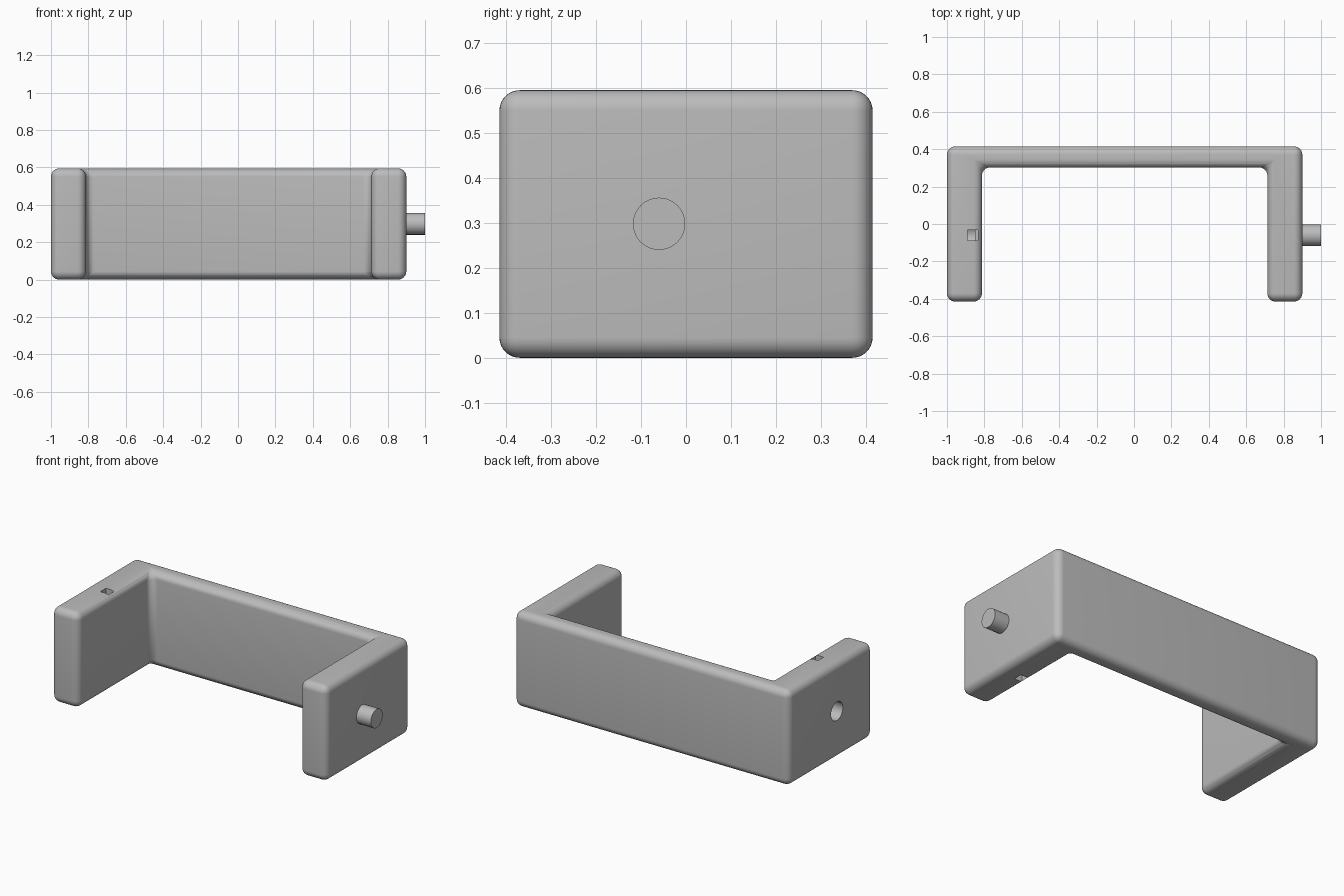
import bpy, bmesh, math

cube = bpy.data.objects.get("Cube")
if cube:
    bpy.data.objects.remove(cube, do_unlink=True)

HEIGHT, MID_Z, PIN_Y = 0.595, 0.298, -0.06
RADIUS, ROUND = 0.058, 0.045

grey = bpy.data.materials.new("light grey")
grey.use_nodes = True
colour = (0.5, 0.5, 0.5, 1)
grey.diffuse_color = colour
grey.node_tree.nodes["Principled BSDF"].inputs["Base Color"].default_value = colour


def finish(obj):
    obj.data.materials.append(grey)
    bpy.ops.object.select_all(action='DESELECT')
    obj.select_set(True)
    bpy.context.view_layer.objects.active = obj
    bpy.ops.object.shade_smooth_by_angle(angle=math.radians(30))


def rod(name, x0, x1, radius):
    bpy.ops.mesh.primitive_cylinder_add(
        vertices=48, radius=radius, depth=x1 - x0,
        location=((x0 + x1) / 2, PIN_Y, MID_Z), rotation=(0, math.pi / 2, 0))
    bpy.context.object.name = name
    return bpy.context.object


def box(name, x, z0, z1, width):
    bpy.ops.mesh.primitive_cube_add(size=1, location=(x, PIN_Y, (z0 + z1) / 2))
    obj = bpy.context.object
    obj.name = name
    obj.scale = (width, width, z1 - z0)
    return obj


# U-shaped bracket: extruded plan with every edge rounded
plan = [(-1, -0.415), (-0.813, -0.415), (-0.813, 0.303), (0.713, 0.303),
        (0.713, -0.415), (0.9, -0.415), (0.9, 0.415), (-1, 0.415)]
bm = bmesh.new()
base = bm.faces.new([bm.verts.new((x, y, 0)) for x, y in plan])
top = bmesh.ops.extrude_face_region(bm, geom=[base])["geom"]
bmesh.ops.translate(bm, vec=(0, 0, HEIGHT),
                    verts=[v for v in top if isinstance(v, bmesh.types.BMVert)])
bmesh.ops.recalc_face_normals(bm, faces=bm.faces)
bmesh.ops.bevel(bm, geom=list(bm.edges), offset=ROUND, segments=8,
                profile=0.5, affect='EDGES', clamp_overlap=True)
bmesh.ops.recalc_face_normals(bm, faces=bm.faces)
mesh = bpy.data.meshes.new("bracket")
bm.to_mesh(mesh)
bm.free()
bracket = bpy.data.objects.new("bracket", mesh)
bpy.context.collection.objects.link(bracket)

# Blind pin hole, and a square slot in each arm
cutters = [rod("pin_hole_cutter", -1.1, -0.85, RADIUS),
           box("top_slot_cutter", -0.862, MID_Z, HEIGHT + 0.1, 0.055),
           box("bottom_slot_cutter", 0.762, -0.1, MID_Z, 0.055)]
for cutter in cutters:
    cutter.hide_render = True
    cut = bracket.modifiers.new(cutter.name, 'BOOLEAN')
    cut.operation, cut.solver, cut.object = 'DIFFERENCE', 'EXACT', cutter
    bpy.context.view_layer.objects.active = bracket
    bpy.ops.object.modifier_apply(modifier=cut.name)
    bpy.data.objects.remove(cutter, do_unlink=True)
finish(bracket)

# Pin on the left arm
finish(rod("pin", 0.88, 1.0, RADIUS))
